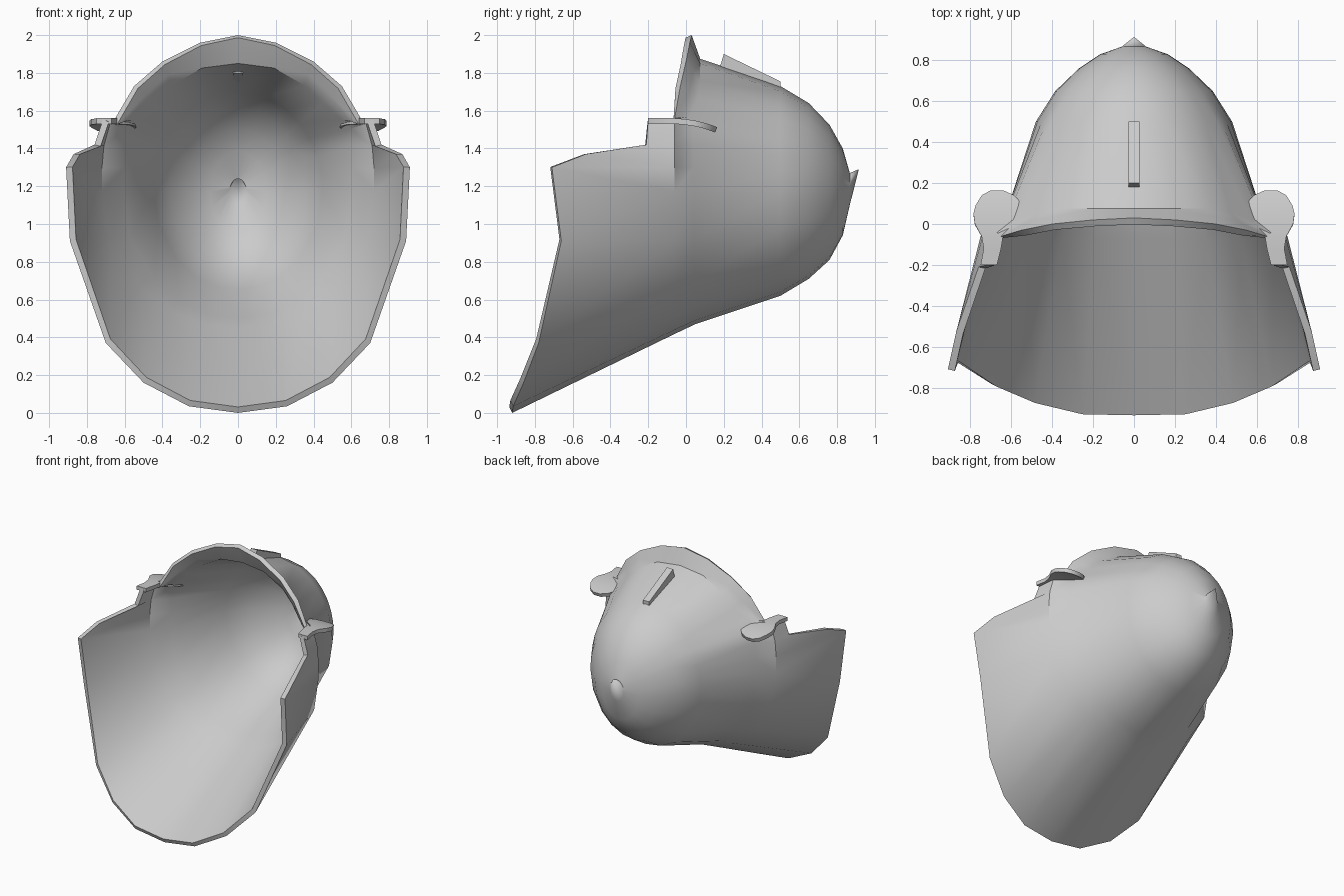
import bpy, bmesh, math
from mathutils import Vector

cube = bpy.data.objects.get("Cube")
if cube:
    bpy.data.objects.remove(cube, do_unlink=True)

# One plain grey for the whole helmet
grey = bpy.data.materials.new("light grey")
grey.use_nodes = True
grey.diffuse_color = (0.6, 0.6, 0.6, 1)
grey.node_tree.nodes["Principled BSDF"].inputs["Base Color"].default_value = (0.6, 0.6, 0.6, 1)


def make_object(name, verts, faces):
    mesh = bpy.data.meshes.new(name)
    mesh.from_pydata([tuple(v) for v in verts], [], faces)
    mesh.materials.append(grey)
    obj = bpy.data.objects.new(name, mesh)
    bpy.context.collection.objects.link(obj)
    bpy.ops.object.select_all(action='DESELECT')
    obj.select_set(True)
    bpy.context.view_layer.objects.active = obj
    return obj


def grid_faces(rows, cols):
    return [(j * cols + i, (j + 1) * cols + i, (j + 1) * cols + i + 1, j * cols + i + 1)
            for j in range(rows - 1) for i in range(cols - 1)]


def finish(obj, angle, mirror=False, thickness=0.0):
    if mirror:
        mod = obj.modifiers.new("mirror", 'MIRROR')
        mod.merge_threshold = 0.0005
    if thickness:
        mod = obj.modifiers.new("thickness", 'SOLIDIFY')
        mod.thickness = thickness
        mod.offset = -1
    for mod in list(obj.modifiers):
        bpy.ops.object.modifier_apply(modifier=mod.name)
    bpy.ops.object.shade_smooth_by_angle(angle=math.radians(angle))


# Half outlines running from the bottom centre, up the left side, to the top centre
rim = [(0, -.92, 0), (.26, -.915, .035), (.50, -.86, .16), (.70, -.78, .37),
       (.89, -.66, .91), (.91, -.71, 1.30), (.87, -.53, 1.37), (.76, -.21, 1.42),
       (.715, -.20, 1.555), (.65, -.06, 1.56), (.55, -.03, 1.73), (.40, 0, 1.86),
       (.20, .02, 1.96), (0, .03, 2.0)]
flare = [(0, -.06, .418), (.19, -.06, .44), (.37, -.06, .51), (.55, -.06, .66),
         (.71, -.06, .91), (.75, -.06, 1.17), (.75, -.06, 1.30), (.74, -.06, 1.42),
         (.70, -.06, 1.555)]
base = [(0, .05, .47), (.17, .05, .49), (.33, .05, .56), (.47, .05, .69),
        (.60, .04, .92), (.63, .04, 1.17), (.63, .04, 1.30), (.63, .04, 1.42),
        (.62, .03, 1.52), (.57, .02, 1.57), (.47, .06, 1.66), (.37, .075, 1.755),
        (.20, .075, 1.85), (0, .075, 1.875)]
n = len(rim)
# The brow half of the middle ring lies between the rim and the base
flare += [tuple(Vector(rim[i]).lerp(Vector(base[i]), 0.5)) for i in range(len(flare), n)]
rows = [rim, flare, base]

# Skull rings: y, half width, lowest z, highest z
angles = [math.atan2(x / .63, (1.172 - z) / .70) for x, y, z in base]
angles[0], angles[-1] = 0, math.pi
for y, rx, lo, hi in [(.50, .48, .62, 1.73), (.65, .385, .71, 1.64), (.76, .27, .81, 1.525),
                      (.83, .165, .94, 1.40), (.867, .06, 1.10, 1.27)]:
    rows.append([(0 if i in (0, n - 1) else rx * math.sin(a), y,
                  (lo + hi) / 2 - (hi - lo) / 2 * math.cos(a)) for i, a in enumerate(angles)])

# Helmet shell, closed by a small pointed tip
verts = [p for row in rows for p in row]
faces = grid_faces(len(rows), n)
verts.append((0, .915, 1.29))
last = (len(rows) - 1) * n
faces += [(last + i, len(verts) - 1, last + i + 1) for i in range(n - 1)]
finish(make_object("helmet_shell", verts, faces), 35, mirror=True, thickness=0.035)

# Paddle shaped ear plates: y, inner x, outer x, z
plate = [(-.20, .67, .75, 1.56), (-.12, .65, .735, 1.56), (-.06, .64, .745, 1.56),
         (.0, .57, .778, 1.555), (.05, .545, .785, 1.547), (.09, .54, .775, 1.538),
         (.14, .585, .745, 1.522), (.165, .64, .70, 1.512)]
for side, name in ((1, "left_ear_plate"), (-1, "right_ear_plate")):
    verts = []
    for y, a, b, z in plate:
        pair = [(a, y, z), (b, y, z)]
        verts += pair if side == 1 else [(-x, yy, zz) for x, yy, zz in reversed(pair)]
    faces = [tuple(reversed(f)) for f in grid_faces(len(plate), 2)]
    finish(make_object(name, verts, faces), 35, thickness=0.03)

# Crest fin on top of the skull
profile = [(.17, 1.80), (.50, 1.70), (.50, 1.755), (.20, 1.90)]
verts = [(x, y, z) for x in (-.027, .027) for y, z in profile]
faces = [(3, 2, 1, 0), (4, 5, 6, 7)] + [(i, (i + 1) % 4, (i + 1) % 4 + 4, i + 4) for i in range(4)]
finish(make_object("crest_fin", verts, faces), 30)
